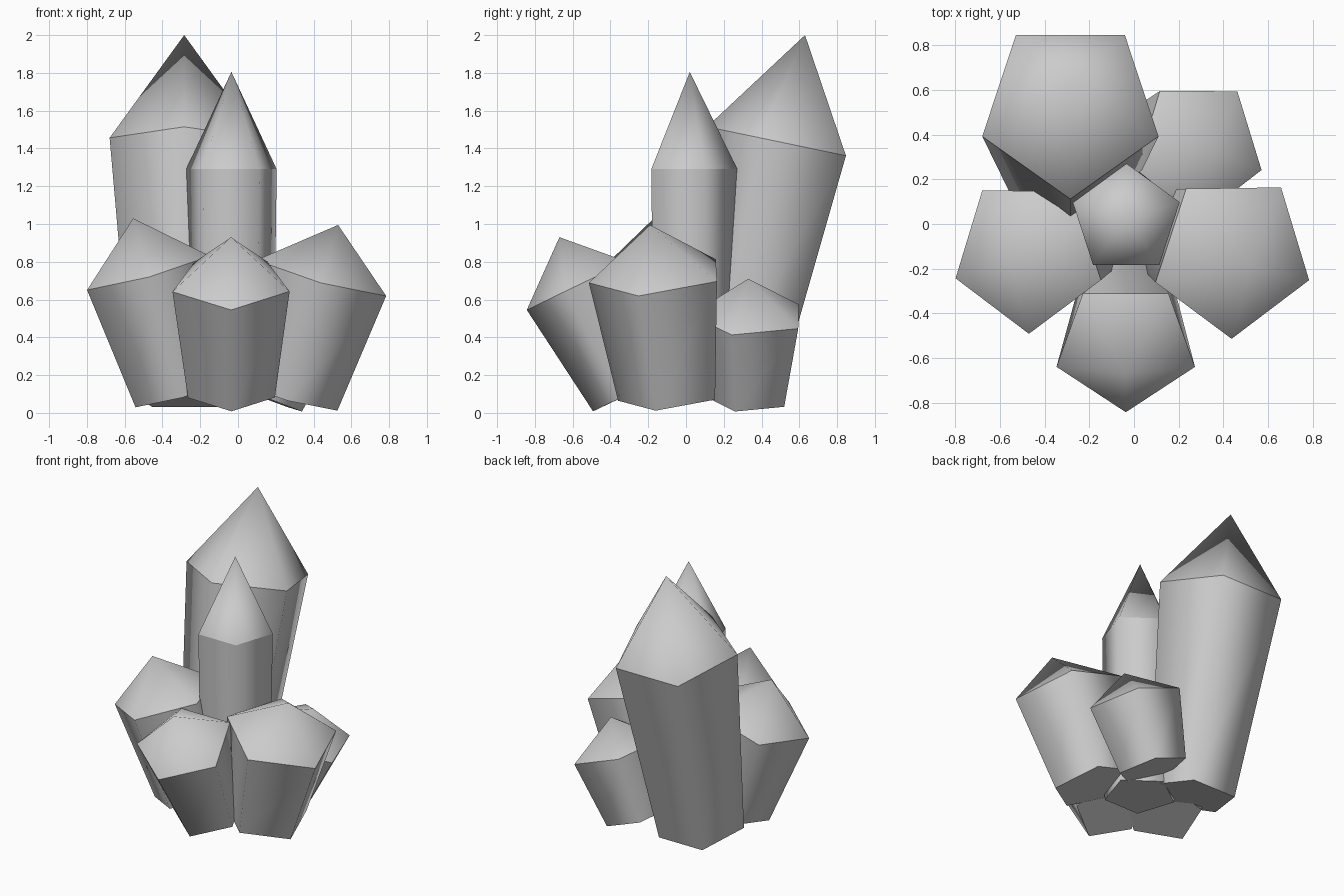
import bpy, bmesh, math
from mathutils import Vector

if "Cube" in bpy.data.objects:
    bpy.data.objects.remove(bpy.data.objects["Cube"])


def crystal(name, base, shoulder, tip, r_base, r_shoulder, start=-90):
    """Five-sided tapered shaft with a pointed cap, leaning along base -> shoulder."""
    base, shoulder, tip = Vector(base), Vector(shoulder), Vector(tip)
    lean = Vector((0, 0, 1)).rotation_difference(shoulder - base)
    bm = bmesh.new()

    def ring(centre, r):
        angles = [math.radians(start + 72 * i) for i in range(5)]
        return [bm.verts.new(centre + lean @ Vector((r * math.cos(a), r * math.sin(a), 0)))
                for a in angles]

    low, high = ring(base, r_base), ring(shoulder, r_shoulder)
    apex = bm.verts.new(tip)
    bm.faces.new(low[::-1])
    for i in range(5):
        j = (i + 1) % 5
        bm.faces.new((low[i], low[j], high[j], high[i])).smooth = True
        bm.faces.new((high[i], high[j], apex)).smooth = True
    # crisp edges around the foot and shoulder, soft shaft and cap
    for loop in (low, high):
        for i in range(5):
            bm.edges.get((loop[i], loop[(i + 1) % 5])).smooth = False
    mesh = bpy.data.meshes.new(name)
    bm.to_mesh(mesh)
    bm.free()
    bpy.context.collection.objects.link(bpy.data.objects.new(name, mesh))


# upright middle crystal
crystal("centre_crystal", (-.035, .02, .085), (-.035, .02, 1.29), (-.035, .02, 1.805), .235, .252, 90)
# tall crystal leaning back
crystal("tall_back_crystal", (-.285, .237, .08), (-.285, .518, 1.43), (-.285, .63, 2.0), .29, .415)
# short crystals fanning outward
crystal("front_crystal", (-.035, -.274, .113), (-.037, -.549, .686), (-.037, -.67, .93), .242, .326)
crystal("right_crystal", (.267, -.077, .092), (.442, -.141, .725), (.53, -.19, .995), .284, .375)
crystal("left_crystal", (-.296, -.08, .105), (-.475, -.138, .75), (-.555, -.17, 1.03), .27, .355)
crystal("back_right_crystal", (.13, .332, .083), (.29, .34, .515), (.36, .33, .71), .233, .315)
